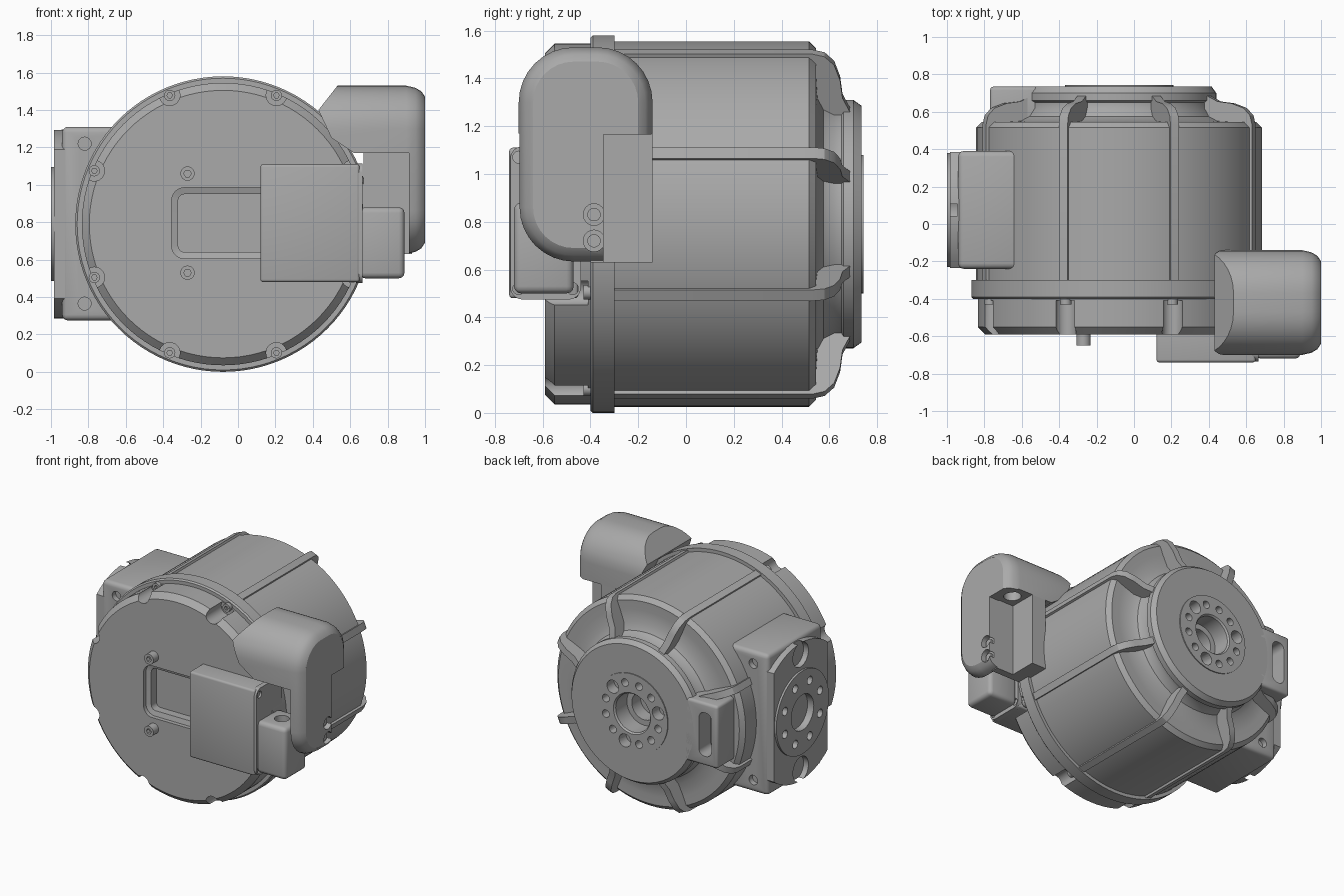
import bpy, bmesh
from math import sin, cos, pi, radians
from mathutils import Vector

CX, CZ = -0.08, 0.79          # main axis, running along y
if "Cube" in bpy.data.objects:
    bpy.data.objects.remove(bpy.data.objects["Cube"])

grey = bpy.data.materials.new("cast_grey")
grey.use_nodes = True
tone = (0.4, 0.4, 0.4, 1)
grey.diffuse_color = tone
grey.node_tree.nodes["Principled BSDF"].inputs["Base Color"].default_value = tone


def place(axis, u, v, w):
    return {"x": (w, u, v), "y": (u, w, v), "z": (u, v, w)}[axis]


def loft(name, axis, rings):
    """Skin a list of (outline, position) rings along an axis and cap both ends."""
    bm = bmesh.new()
    rows = [[bm.verts.new(place(axis, u, v, w)) for u, v in pts] for pts, w in rings]
    n = len(rows[0])
    for a, b in zip(rows, rows[1:]):
        for i in range(n):
            j = (i + 1) % n
            bm.faces.new((a[i], a[j], b[j], b[i]))
    bm.faces.new(rows[0])
    bm.faces.new(rows[-1])
    bmesh.ops.recalc_face_normals(bm, faces=bm.faces)
    mesh = bpy.data.meshes.new(name)
    bm.to_mesh(mesh)
    bm.free()
    mesh.materials.append(grey)
    obj = bpy.data.objects.new(name, mesh)
    bpy.context.collection.objects.link(obj)
    return obj


def circle(u, v, r, n=32):
    return [(u + r * cos(2 * pi * i / n), v + r * sin(2 * pi * i / n)) for i in range(n)]


def rounded(u0, u1, v0, v1, radii, inset=0):
    """Rounded rectangle; radii run low-low, high-low, high-high, low-high."""
    u0, u1, v0, v1 = u0 + inset, u1 - inset, v0 + inset, v1 - inset
    pts = []
    for k, (u, v, su, sv) in enumerate(((u0, v0, 1, 1), (u1, v0, -1, 1),
                                        (u1, v1, -1, -1), (u0, v1, 1, -1))):
        r = max(radii[k] - inset, 0.004)
        for i in range(9):
            a = pi + k * pi / 2 + i * pi / 16
            pts.append((u + su * r + r * cos(a), v + sv * r + r * sin(a)))
    return pts


def prism(name, axis, pts, a, b):
    return loft(name, axis, [(pts, a), (pts, b)])


def cyl(name, axis, u, v, r, a, b, n=24):
    return prism(name, axis, circle(u, v, r, n), a, b)


def box(name, x, y, z, bevel=0):
    obj = prism(name, "z", [(x[0], y[0]), (x[1], y[0]), (x[1], y[1]), (x[0], y[1])], *z)
    if bevel:
        mod = obj.modifiers.new("bevel", "BEVEL")
        mod.width, mod.segments = bevel, 3
        apply(obj, mod)
    return obj


def apply(obj, mod):
    bpy.context.view_layer.objects.active = obj
    bpy.ops.object.modifier_apply(modifier=mod.name)


def carve(obj, cutter, op="DIFFERENCE"):
    mod = obj.modifiers.new("carve", "BOOLEAN")
    mod.operation, mod.object, mod.solver = op, cutter, "EXACT"
    apply(obj, mod)
    bpy.data.objects.remove(cutter)


def turned(name, profile, n=96):
    return loft(name, "y", [(circle(CX, CZ, r, n), y) for r, y in profile])


def polar(u, v, r, deg):
    return u + r * cos(radians(deg)), v + r * sin(radians(deg))


# Housing with front flange, stepped back hub and centre bore
housing = turned("housing", [
    (.78, -.4), (.79, -.39), (.79, -.3), (.765, -.3), (.765, .515), (.735, .545),
    (.67, .545), (.58, .55), (.53, .575), (.505, .62), (.505, .65), (.52, .66),
    (.52, .7), (.495, .735), (.29, .735), (.29, .742), (.15, .742), (.14, .73), (.14, .6),
    (.1, .6), (.1, .5)])
for k in range(12):
    u, v = polar(CX, CZ, .22, 30 * k + 15)
    carve(housing, cyl("cutter", "y", u, v, .048 if k % 4 == 1 else .028, .66, .8, 16))

# Cooling ribs that wrap over the back shoulder
rib = [(-.3, .6), (-.3, .78), (.53, .78), (.58, .768), (.62, .73), (.645, .66),
       (.655, .58), (.69, .51), (.69, .46), (.4, .46)]
for k in range(8):
    obj = prism("rib", "x", rib, -.025, .025)
    obj.location = (CX, 0, CZ)
    obj.rotation_euler.y = radians(22.5 + 45 * k)

# Front cover: scalloped around the flange screws, with a sunken window
cover = turned("front_cover", [(.755, -.395), (.755, -.55), (.715, -.59)])
for k in range(8):
    u, v = polar(CX, CZ, .745, 22.5 + 45 * k)
    carve(cover, cyl("cutter", "y", u, v, .055, -.7, -.41))
    screw = cyl("flange_screw", "y", u, v, .03, -.43, -.39, 16)
    carve(screw, cyl("cutter", "y", u, v, .015, -.5, -.41, 6))
window = [(rounded(-.355, .3, .605, .985, [.07] * 4, i), y)
          for i, y in ((0, -.62), (0, -.56), (.035, -.55), (.035, -.49))]
carve(cover, loft("cutter", "y", window))
for z in (.53, 1.06):
    post = cyl("front_post", "y", -.27, z, .038, -.65, -.58)
    carve(post, cyl("cutter", "y", -.27, z, .02, -.7, -.62, 6))

# Terminal box on the front and its side mounting plate
box("terminal_box", (.12, .65), (-.74, -.45), (.48, 1.11), .015)
plate = prism("terminal_plate", "x", rounded(-.735, -.44, .475, 1.115, [.05] * 4), .63, .665)
for y, z in ((-.7, 1.07), (-.7, .52), (-.475, .52)):
    carve(plate, cyl("cutter", "x", y, z, .025, .645, .7, 16))
socket = box("terminal_socket", (.65, .89), (-.72, -.47), (.5, .88), .03)
carve(socket, cyl("cutter", "z", .77, -.59, .05, .7, 1))

# Side connector hood: domed outer face, hollow under its head
corner = (.23, .004, .23, .23)
hood = loft("connector_hood", "x", [
    (rounded(-.7, -.14, .63, 1.53, corner, i), x)
    for i, x in ((0, .42), (0, .9), (.012, .95), (.03, .98), (.06, 1))])
carve(hood, prism("cutter", "y", [
    (.54, 1.54), (.43, 1.4), (.5, 1.25), (.62, 1.17), (.915, 1.17), (.915, .6),
    (1.1, .6), (1.1, 1.6), (.6, 1.6)], -.8, 0), "INTERSECT")
carve(hood, box("cutter", (.79, 1.1), (-.345, 0), (.5, 1.165)))
carve(hood, cyl("cutter", "z", .88, -.245, .06, 1.1, 1.25))
for z in (.72, .83):
    carve(hood, cyl("cutter", "x", -.385, z, .045, .96, 1.1))
    cyl("hood_screw", "x", -.385, z, .028, .93, .975, 16)
box("hood_back_wall", (.67, .79), (-.4, -.14), (.63, 1.18))
box("hood_side_wall", (.7, .93), (-.4, -.345), (.63, 1.18))

# Output block on the side with a clipped round flange
block = box("output_block", (-.94, -.55), (-.24, .39), (.275, 1.31), .03)
for z in (.365, 1.22):
    for y in (-.24, .39):
        carve(block, cyl("cutter", "y", -.82, z, .035, y - .04, y + .04, 16))
flange = cyl("output_flange", "x", .075, CZ, .505, -.985, -.9, 64)
carve(flange, box("cutter", (-2, 0), (-.235, .385), (0, 2)), "INTERSECT")
for z in (.37, 1.21):
    carve(flange, cyl("cutter", "x", .075, z, .09, -1.1, -.945))
disc = cyl("output_disc", "x", .075, CZ, .305, -1, -.92, 64)
bore = (.075, CZ, .13, -1.1, -.95)
carve(disc, cyl("cutter", "x", *bore, 32))
carve(flange, cyl("cutter", "x", *bore, 32))
for k in range(8):
    u, v = polar(.075, CZ, .22, 45 * k + 22.5)
    for obj in (disc, flange):
        carve(obj, cyl("cutter", "x", u, v, .03, -1.1, -.95, 16))

# Cable outlet block on the back with an oblong pocket
outlet = box("cable_outlet", (-.77, -.5), (.5, .735), (.56, 1.02), .02)
carve(outlet, prism("cutter", "y", rounded(-.72, -.62, .63, .95, [.045] * 4), .6, .8))

# Smooth the curved faces and keep the machined edges crisp
for obj in bpy.context.collection.objects:
    obj.select_set(obj.type == "MESH")
bpy.ops.object.shade_smooth_by_angle(angle=radians(30))
